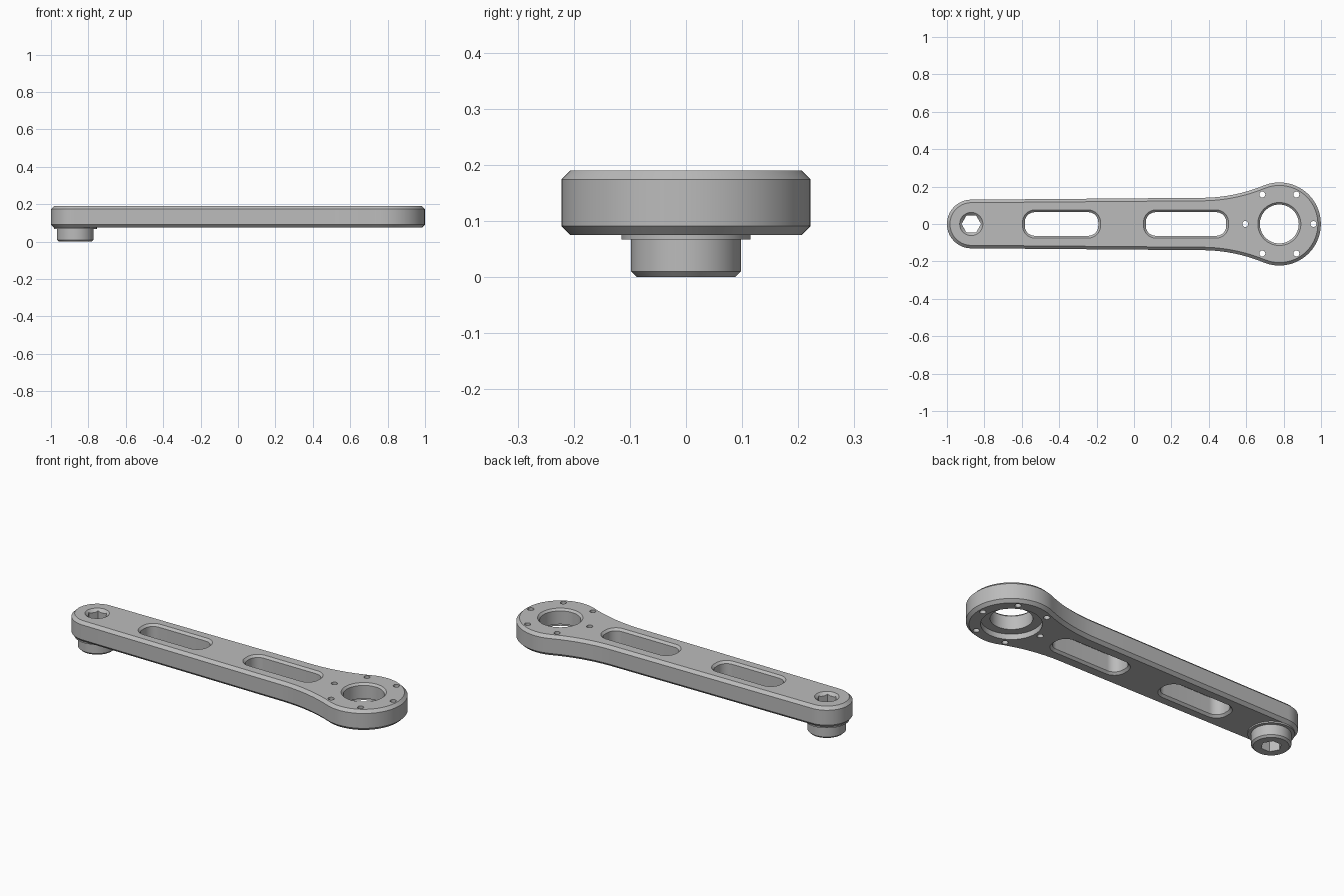
import bpy, bmesh
from math import sin, cos, pi, radians, atan2
from mathutils import Vector

if "Cube" in bpy.data.objects:
    bpy.data.objects.remove(bpy.data.objects["Cube"], do_unlink=True)

metal = bpy.data.materials.new("grey_metal")
metal.use_nodes = True
GREY = (0.5, 0.5, 0.5, 1)
metal.diffuse_color = GREY
metal.node_tree.nodes["Principled BSDF"].inputs["Base Color"].default_value = GREY

BOTTOM, TOP, CHAMFER = 0.075, 0.19, 0.016
HEAD_X, HEAD_R = 0.777, 0.222
TIP_X, TIP_R = -0.87, 0.13


def arc(cx, cy, r, a0, a1, n):
    return [Vector((cx + r * cos(a0 + (a1 - a0) * i / n),
                    cy + r * sin(a0 + (a1 - a0) * i / n))) for i in range(n + 1)]


def circle(cx, r, n=64, cy=0):
    return arc(cx, cy, r, 0, 2 * pi, n)[:-1]


def slot(x0, x1, half, r):
    """Rounded rectangle outline, counter-clockwise."""
    pts = []
    corners = [(x1 - r, half - r), (x0 + r, half - r), (x0 + r, r - half), (x1 - r, r - half)]
    for i, (cx, cy) in enumerate(corners):
        pts += arc(cx, cy, r, i * pi / 2, (i + 1) * pi / 2, 12)
    return pts


def inset(pts, d):
    """Move a counter-clockwise outline inwards by d."""
    out = []
    for i, p in enumerate(pts):
        t = (pts[(i + 1) % len(pts)] - pts[i - 1]).normalized()
        out.append(p + Vector((-t.y, t.x)) * d)
    return out


def loft(name, rings):
    """Closed solid through stacked outlines, given as (outline, z) from the bottom up."""
    bm = bmesh.new()
    loops = [[bm.verts.new((p.x, p.y, z)) for p in pts] for pts, z in rings]
    bm.faces.new(loops[0][::-1])
    bm.faces.new(loops[-1])
    for a, b in zip(loops, loops[1:]):
        for i in range(len(a)):
            j = (i + 1) % len(a)
            bm.faces.new((a[i], a[j], b[j], b[i]))
    mesh = bpy.data.meshes.new(name)
    bm.to_mesh(mesh)
    bm.free()
    mesh.materials.append(metal)
    obj = bpy.data.objects.new(name, mesh)
    bpy.context.collection.objects.link(obj)
    return obj


def cut(obj, cutters):
    """Subtract every cutter, bake the result and drop the cutters."""
    for c in cutters:
        c.hide_render = True
        mod = obj.modifiers.new(c.name, "BOOLEAN")
        mod.operation, mod.solver, mod.object = "DIFFERENCE", "EXACT", c
    bpy.context.view_layer.update()
    mesh = bpy.data.meshes.new_from_object(
        obj.evaluated_get(bpy.context.evaluated_depsgraph_get()))
    obj.modifiers.clear()
    obj.data = mesh
    for c in cutters:
        bpy.data.objects.remove(c, do_unlink=True)


# Arm outline: round head, concave neck fillet, straight shank, round tip
NECK_X, NECK_Y, NECK_R = 0.36, 0.14, 0.879
neck_cy = NECK_Y + NECK_R
join = atan2(neck_cy, NECK_X - HEAD_X)
half = arc(HEAD_X, 0, HEAD_R, 0, join, 36)
half += arc(NECK_X, neck_cy, NECK_R, join - pi, -pi / 2, 20)[1:]
half += arc(TIP_X, 0, TIP_R, pi / 2, pi, 24)
outline = half + [Vector((p.x, -p.y)) for p in half[-2:0:-1]]

arm = loft("crank_arm", [(inset(outline, CHAMFER), BOTTOM), (outline, BOTTOM + CHAMFER),
                         (outline, TOP - CHAMFER), (inset(outline, CHAMFER), TOP)])

# Lightening slots with chamfered rims on both faces
E = 0.01
cutters = []
for x0, x1 in ((-0.596, -0.179), (0.051, 0.505)):
    wide = slot(x0, x1, 0.075, 0.065)
    slim = inset(wide, 0.012)
    flare = inset(wide, -E)
    cutters.append(loft("slot_cutter", [(flare, BOTTOM - E), (slim, BOTTOM + 0.012),
                                        (slim, TOP - 0.012), (flare, TOP + E)]))

# Head bore: chamfered on top, counterbored underneath
cutters.append(loft("bore_cutter", [(circle(HEAD_X, 0.104), BOTTOM - E),
                                    (circle(HEAD_X, 0.104), TOP - 0.011),
                                    (circle(HEAD_X, 0.115 + E), TOP + E)]))
cutters.append(loft("counterbore_cutter", [(circle(HEAD_X, 0.15), BOTTOM - E),
                                           (circle(HEAD_X, 0.15), BOTTOM + 0.03)]))

# Ring of bolt holes
for k in range(6):
    a = radians(60 * k)
    ring = circle(HEAD_X + 0.182 * cos(a), 0.016, 20, 0.182 * sin(a))
    cutters.append(loft("bolt_cutter", [(ring, BOTTOM - E), (ring, TOP + E)]))

# Hex socket with a round countersink
hexagon = circle(TIP_X, 0.052, 6)
cutters.append(loft("hex_cutter", [(hexagon, BOTTOM - E), (hexagon, TOP + E)]))
cutters.append(loft("countersink_cutter", [(circle(TIP_X, 0.046), TOP - 0.016),
                                           (circle(TIP_X, 0.062 + E), TOP + E)]))
cut(arm, cutters)

# Spindle boss with its thin flange under the tip
boss = loft("spindle_boss", [(circle(TIP_X, 0.088), 0), (circle(TIP_X, 0.098), 0.01),
                             (circle(TIP_X, 0.098), 0.067), (circle(TIP_X, 0.115), 0.067),
                             (circle(TIP_X, 0.115), BOTTOM)])
cut(boss, [loft("boss_hex_cutter", [(hexagon, -E), (hexagon, BOTTOM + E)])])

for obj in (arm, boss):
    bpy.ops.object.select_all(action="DESELECT")
    obj.select_set(True)
    bpy.context.view_layer.objects.active = obj
    bpy.ops.object.shade_smooth_by_angle(angle=radians(25))
